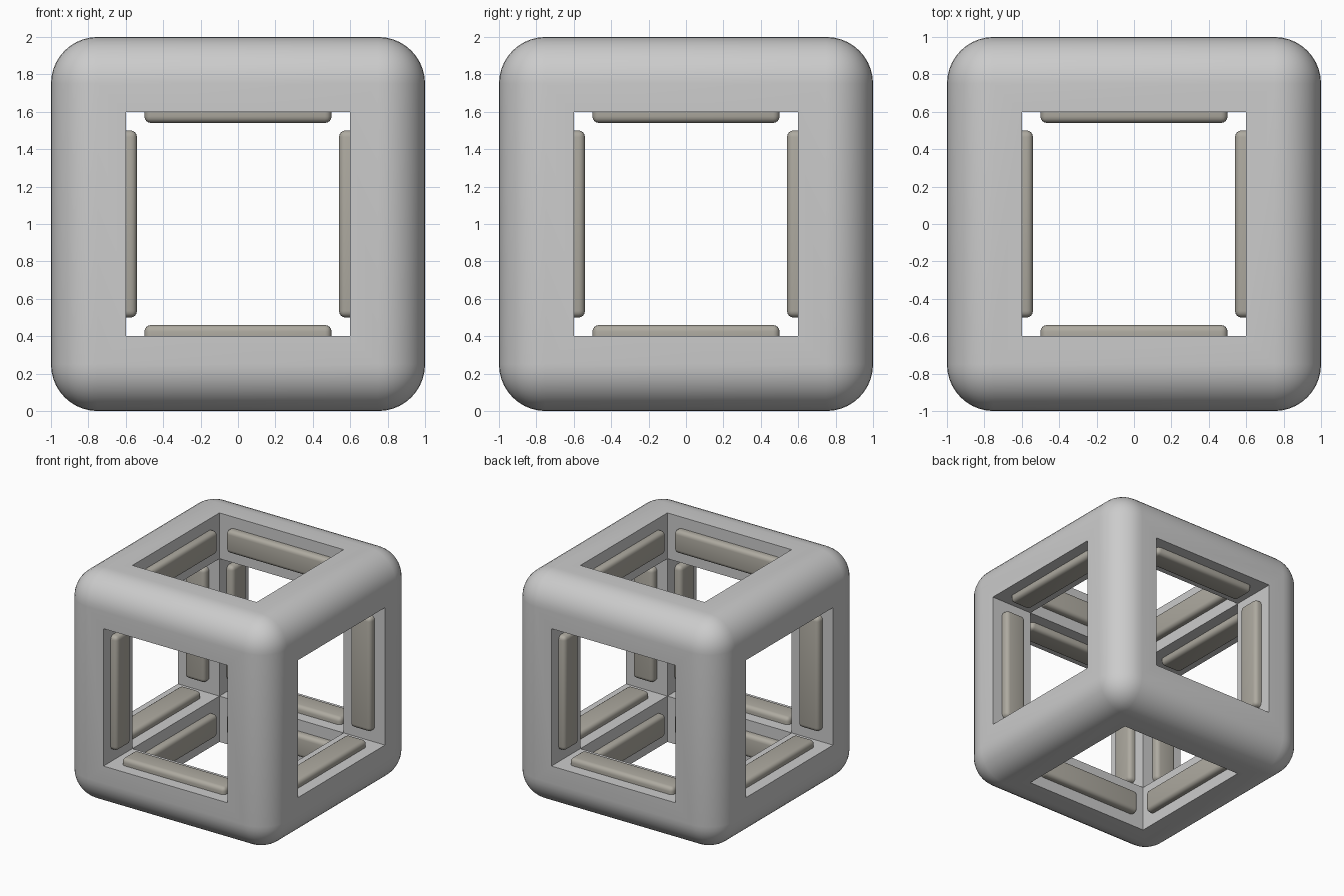
import bpy, bmesh, math
from mathutils import Matrix, Vector

if "Cube" in bpy.data.objects:
    bpy.data.objects.remove(bpy.data.objects["Cube"])

R = 0.25      # outer rounding
HOLE = 1.2    # window size
C = Vector((0, 0, 1))


def add_box(name, size, loc, bevel=0.0, seg=1):
    bm = bmesh.new()
    bmesh.ops.create_cube(bm, size=1)
    bmesh.ops.scale(bm, vec=size, verts=bm.verts)
    if bevel:
        bmesh.ops.bevel(bm, geom=bm.edges[:], offset=bevel, segments=seg,
                        profile=0.5, affect='EDGES')
    me = bpy.data.meshes.new(name)
    bm.to_mesh(me)
    bm.free()
    ob = bpy.data.objects.new(name, me)
    ob.location = loc
    bpy.context.collection.objects.link(ob)
    return ob


def smooth(ob):
    bpy.ops.object.select_all(action='DESELECT')
    ob.select_set(True)
    bpy.context.view_layer.objects.active = ob
    bpy.ops.object.shade_smooth_by_angle(angle=math.radians(30))


# rounded cube frame with a square tunnel along each axis
frame = add_box("cube_frame", (2, 2, 2), C, R, 10)
bpy.context.view_layer.objects.active = frame
for axis in range(3):
    size = [HOLE] * 3
    size[axis] = 3
    cutter = add_box("window_cutter", size, C)
    cutter.hide_render = True
    mod = frame.modifiers.new("window", 'BOOLEAN')
    mod.operation = 'DIFFERENCE'
    mod.solver = 'EXACT'
    mod.object = cutter
    bpy.ops.object.modifier_apply(modifier=mod.name)
    bpy.data.objects.remove(cutter)
smooth(frame)

# rounded inset strips: two on the inner faces of each of the 12 bars
mat = bpy.data.materials.new("strip_grey")
mat.diffuse_color = (0.42, 0.40, 0.35, 1)
mat.use_nodes = True
mat.node_tree.nodes["Principled BSDF"].inputs["Base Color"].default_value = mat.diffuse_color
count = 0
for n in range(3):              # axis the strip's face points along
    for w in range(3):          # axis across the bar
        if w == n:
            continue
        for sn in (-1, 1):
            for sw in (-1, 1):
                size = [1.0, 1.0, 1.0]
                size[n], size[w] = 0.12, 0.2
                loc = Vector((0, 0, 0))
                loc[n], loc[w] = sn * HOLE / 2, sw * 0.8
                count += 1
                strip = add_box(f"inner_strip_{count:02d}", size, C + loc, 0.035, 4)
                strip.data.materials.append(mat)
                smooth(strip)
